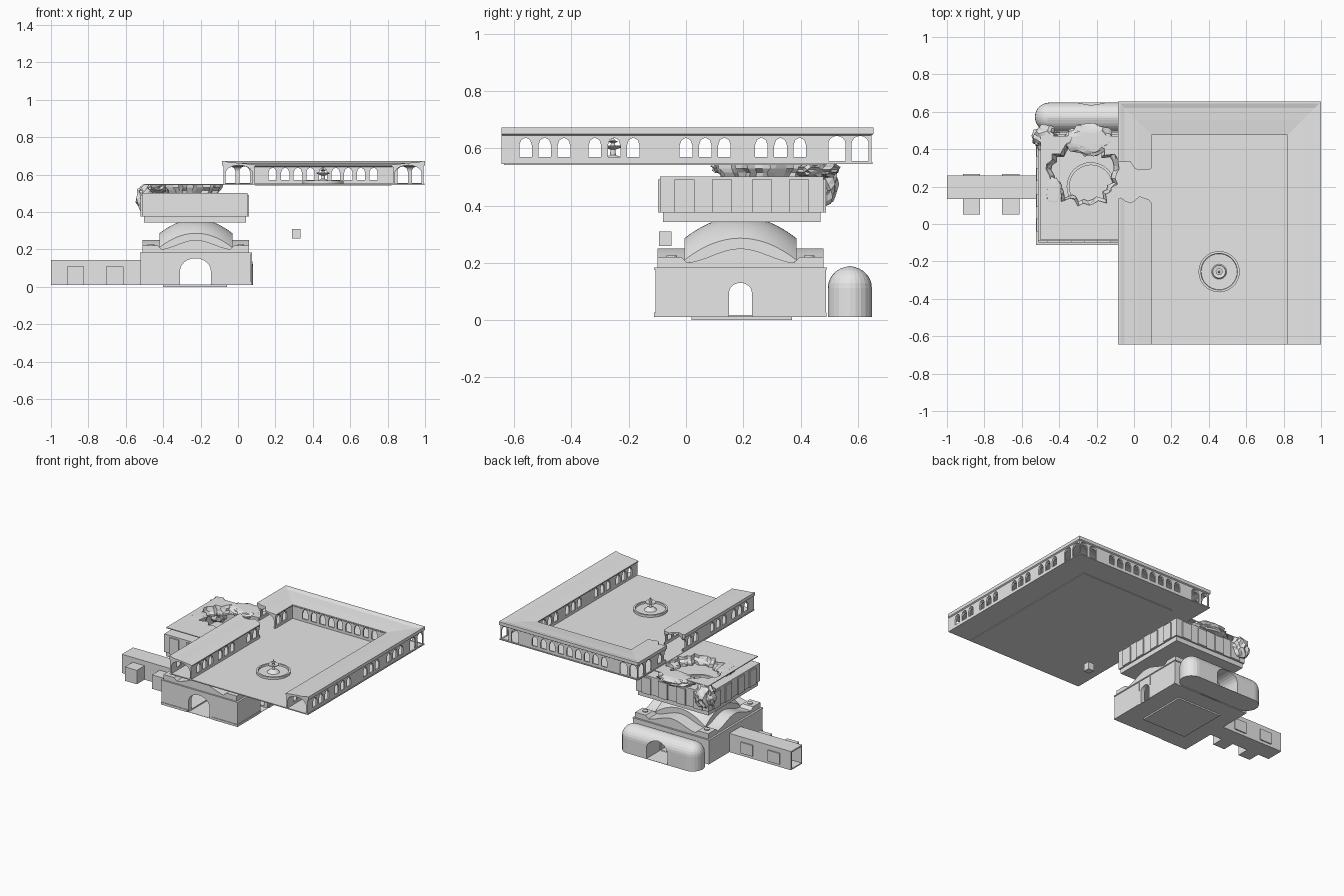
import bpy, bmesh, math, random
from mathutils import Vector

random.seed(4)
cube = bpy.data.objects.get("Cube")
if cube:
    bpy.data.objects.remove(cube)

stone = bpy.data.materials.new("grey_stone")
stone.use_nodes = True
GREY = (0.8, 0.8, 0.8, 1)
stone.diffuse_color = GREY
stone.node_tree.nodes["Principled BSDF"].inputs["Base Color"].default_value = GREY
cutters = []


def finish(bm, name, smooth=False, cutter=False):
    bmesh.ops.recalc_face_normals(bm, faces=bm.faces)
    me = bpy.data.meshes.new(name)
    bm.to_mesh(me)
    bm.free()
    ob = bpy.data.objects.new(name, me)
    bpy.context.collection.objects.link(ob)
    if cutter:
        ob.hide_render = True
        cutters.append(ob)
    else:
        me.materials.append(stone)
    if smooth:
        bpy.ops.object.select_all(action='DESELECT')
        ob.select_set(True)
        bpy.context.view_layer.objects.active = ob
        bpy.ops.object.shade_smooth_by_angle(angle=math.radians(35))
    return ob


def loft(bm, rings, cap=True, closed=True):
    rows = [[bm.verts.new(p) for p in r] for r in rings]
    n = len(rows[0])
    for a, b in zip(rows, rows[1:]):
        for i in range(n if closed else n - 1):
            j = (i + 1) % n
            bm.faces.new((a[i], a[j], b[j], b[i]))
    if cap:
        bm.faces.new(rows[0])
        bm.faces.new(rows[-1])


def prism(bm, pts, axis, lo, hi):
    place = {'X': lambda u, v, t: (t, u, v), 'Y': lambda u, v, t: (u, t, v),
             'Z': lambda u, v, t: (u, v, t)}[axis]
    loft(bm, [[place(u, v, t) for u, v in pts] for t in (lo, hi)])


def box(name, x, y, z, cutter=False):
    bm = bmesh.new()
    prism(bm, [(x[0], y[0]), (x[1], y[0]), (x[1], y[1]), (x[0], y[1])], 'Z', *z)
    return finish(bm, name, cutter=cutter)


def arch(c, w, z0, spring, top, n=8):
    curve = [(c + w / 2 * math.cos(math.pi * i / n),
              spring + (top - spring) * math.sin(math.pi * i / n)) for i in range(n + 1)]
    return [(c - w / 2, z0), (c + w / 2, z0)] + curve


def arch_cutter(arches, axis, lo, hi):
    bm = bmesh.new()
    for a in arches:
        prism(bm, a, axis, lo, hi)
    return finish(bm, "opening_cutter", cutter=True)


def cut(ob, *tools):
    for t in tools:
        m = ob.modifiers.new("cut", 'BOOLEAN')
        m.operation = 'DIFFERENCE'
        m.solver = 'EXACT'
        m.object = t
    dg = bpy.context.evaluated_depsgraph_get()
    me = bpy.data.meshes.new_from_object(ob.evaluated_get(dg))
    ob.modifiers.clear()
    ob.data = me


def heightfield(name, cx, cy, hx, hy, base, fn, n=28):
    bm = bmesh.new()
    grid = [[bm.verts.new((cx + u, cy + v, fn(u, v)))
             for v in [hy * (2 * j / n - 1) for j in range(n + 1)]]
            for u in [hx * (2 * i / n - 1) for i in range(n + 1)]]
    for i in range(n):
        for j in range(n):
            bm.faces.new((grid[i][j], grid[i + 1][j], grid[i + 1][j + 1], grid[i][j + 1]))
    rim = [e for e in bm.edges if e.is_boundary]
    skirt = bmesh.ops.extrude_edge_only(bm, edges=rim)["geom"]
    for v in skirt:
        if isinstance(v, bmesh.types.BMVert):
            v.co.z = base
    return finish(bm, name, smooth=True)


def rock(name, loc, size, top):
    bm = bmesh.new()
    bmesh.ops.create_icosphere(bm, subdivisions=3, radius=1)
    for v in bm.verts:
        k = random.uniform(0.82, 1.12)
        v.co = Vector([loc[i] + v.co[i] * size[i] * k for i in range(3)])
        v.co.z = min(v.co.z, top)
    return finish(bm, name)


# Courtyard gallery: arched cross-section swept round three sides
vault = [(0.09 + 0.072 * math.cos(math.pi * i / 10), 0.605 + 0.045 * math.sin(math.pi * i / 10))
         for i in range(11)]
section = [(0.008, 0.55), (0.008, 0.645), (0, 0.65), (0, 0.673), (0.012, 0.673), (0.035, 0.666),
           (0.1, 0.661), (0.178, 0.652), (0.178, 0.645), (0.172, 0.64), (0.172, 0.55),
           (0.162, 0.55)] + vault + [(0.018, 0.55)]
X0, X1, Y0, Y1 = -0.085, 1.0, -0.645, 0.655
bm = bmesh.new()
loft(bm, [[(X0 + d, Y0, z) for d, z in section], [(X0 + d, Y1 - d, z) for d, z in section],
          [(X1 - d, Y1 - d, z) for d, z in section], [(X1 - d, Y0, z) for d, z in section]])
gallery = finish(bm, "courtyard_gallery")


def window(c):
    return arch(c, 0.044, 0.57, 0.61, 0.637, 4)


side = [window(s + 0.067 * i) for s in (-0.56, -0.318, 0.0, 0.263) for i in range(3)]
side += [arch(c, 0.06, 0.555, 0.615, 0.643) for c in (0.527, 0.608)]
back = [window(0.185 + 0.0675 * i) for i in range(9)]
back += [arch(c, 0.056, 0.555, 0.615, 0.643) for c in (-0.042, 0.035, 0.88, 0.957)]
# Ragged breach through the gallery beside the ruined hall
lower = [(x, 0.13 + random.uniform(-0.025, 0.03) - 0.2 * x) for x in
         [-0.12 + 0.025 * i for i in range(10)]]
upper = [(x, 0.31 + random.uniform(-0.025, 0.025) - 0.1 * x) for x, _ in reversed(lower)]
bm = bmesh.new()
prism(bm, lower + upper, 'Z', 0.551, 0.8)
breach = finish(bm, "breach_cutter", cutter=True)
cut(gallery, arch_cutter(side, 'X', -0.2, 1.2), arch_cutter(back, 'Y', 0.45, 0.75), breach)
box("courtyard_floor", (X0 + 0.004, X1 - 0.004), (Y0, Y1 - 0.004), (0.545, 0.552))
box("floor_underside_panel", (0.09, 0.82), (Y0 + 0.01, 0.48), (0.541, 0.545))

# Fountain: one turned profile
profile = [(0.11, 0.55), (0.11, 0.568), (0.098, 0.568), (0.096, 0.557), (0.04, 0.556),
           (0.025, 0.57), (0.01, 0.576), (0.009, 0.595), (0.036, 0.606), (0.034, 0.61),
           (0.009, 0.606), (0.007, 0.618), (0.018, 0.625), (0.006, 0.627), (0.002, 0.642)]
bm = bmesh.new()
loft(bm, [[(0.455 + r * math.cos(math.tau * i / 32), -0.255 + r * math.sin(math.tau * i / 32), z)
           for i in range(32)] for r, z in profile])
finish(bm, "fountain", smooth=True)
box("hanging_block", (0.29, 0.335), (-0.095, -0.05), (0.258, 0.31))

# Lower hall: hollow block with arched doors on four sides
CX, CY = -0.225, 0.19
hall = box("lower_hall", (-0.52, 0.07), (-0.107, 0.488), (0.01, 0.178))
room = box("room_cutter", (-0.49, 0.04), (-0.075, 0.455), (0.02, 0.165), cutter=True)
front_door = arch_cutter([arch(-0.228, 0.165, 0.012, 0.085, 0.152, 12)], 'Y', -0.3, 0.8)
side_door = arch_cutter([arch(0.19, 0.08, 0.012, 0.095, 0.13, 12)], 'X', -0.7, 0.3)
cut(hall, room, front_door, side_door)
box("hall_cornice", (-0.524, 0.074), (-0.111, 0.492), (0.176, 0.183))
box("hall_base_slab", (-0.4, -0.06), (0.02, 0.37), (0.0, 0.012))
for s in (-1, 1):
    box("front_plinth", sorted((CX + s * 0.095, CX + s * 0.297)), (-0.111, -0.1), (0.01, 0.026))
    box("side_plinth", (0.06, 0.074), sorted((CY + s * 0.05, CY + s * 0.3)), (0.01, 0.026))
    box("side_pilaster", (0.066, 0.075), sorted((CY + s * 0.05, CY + s * 0.057)), (0.11, 0.176))


# Roof with corner blocks and waving parapets, then the domed vault
def wave(u, v):
    a, b = abs(u), abs(v)
    if min(a, b) > 0.2:
        return 0.22
    return 0.2 + 0.05 * math.cos(math.pi * min(a, b) / 0.4) ** 2


heightfield("wavy_roof", CX, CY, 0.285, 0.29, 0.18, wave)
heightfield("vault_dome", CX, CY, 0.195, 0.195, 0.19,
            lambda u, v: min(0.345, 0.362 - 2.0 * (u * u + v * v)), 24)
for sx in (-1, 1):
    for sy in (-1, 1):
        bm = bmesh.new()
        loft(bm, [[(CX + sx * 0.24 + 0.018 * math.cos(math.tau * i / 12),
                    CY + sy * 0.24 + 0.018 * math.sin(math.tau * i / 12), z) for i in range(12)]
                  for z in (0.21, 0.226)])
        finish(bm, "corner_disc")

# Rear chapel: barrel roof with rounded ends
levels = [(0.077, 0.01)] + [(0.077 * math.cos(t), 0.112 + 0.075 * math.sin(t))
                            for t in [math.pi / 2 * k / 7 for k in range(7)]] + [(0.004, 0.188)]
bm = bmesh.new()
rings = []
for r, z in levels:
    ends = [(0.003, -90), (-0.453, 90)]
    rings.append([(c + r * math.cos(math.radians(a + 15 * i)),
                   0.572 + r * math.sin(math.radians(a + 15 * i)), z)
                  for c, a in ends for i in range(13)])
loft(bm, rings)
chapel = finish(bm, "rear_chapel")
cut(chapel, front_door)

# Side corridor with alcoves
corridor = box("corridor", (-1.0, -0.51), (0.135, 0.26), (0.01, 0.142))
cut(corridor, box("tunnel_cutter", (-1.1, -0.4), (0.145, 0.25), (0.018, 0.132), cutter=True))
for x in (-0.915, -0.705):
    box("alcove", (x, x + 0.092), (0.05, 0.137), (0.01, 0.108))
    box("niche_panel", (x, x + 0.092), (0.258, 0.268), (0.03, 0.108))

# Upper hall with a jagged hole in its roof
jag = [(math.tau * i / 40, random.uniform(0.82, 1.12)) for i in range(40)]


def ragged(scale):
    return [(-0.27 + 0.19 * scale * k * math.cos(a), 0.265 + 0.17 * scale * k * math.sin(a))
            for a, k in jag]


box("upper_hall_base", (-0.503, 0.043), (-0.08, 0.47), (0.343, 0.382))
upper_hall = box("upper_hall", (-0.512, 0.052), (-0.09, 0.48), (0.375, 0.502))
attic = box("attic_cutter", (-0.495, 0.035), (-0.073, 0.463), (0.385, 0.49), cutter=True)
bm = bmesh.new()
prism(bm, ragged(0.85), 'Z', 0.45, 0.52)
roof_hole = finish(bm, "roof_hole_cutter", cutter=True)
cut(upper_hall, attic, roof_hole)
for c in (-0.2, -0.07, 0.07, 0.2):
    for s in (-1, 1):
        y, x = 0.195 + s * 0.286, -0.23 + s * 0.283
        box("wall_panel", (c - 0.265, c - 0.195), (y - 0.007, y + 0.007), (0.375, 0.49))
        box("wall_panel", (x - 0.007, x + 0.007), (c + 0.16, c + 0.23), (0.375, 0.49))
bm = bmesh.new()
loft(bm, [[(-0.23 + r * math.cos(math.tau * i / 32), 0.2 + r * math.sin(math.tau * i / 32), z)
           for i in range(32)] for r, z in ((0.13, 0.383), (0.13, 0.4), (0.115, 0.4), (0.115, 0.383))],
     cap=False)
finish(bm, "floor_ring")

# Ground sheet above the hall and the broken shaft below it
sheet = box("ground_sheet", (-0.5, -0.08), (-0.085, 0.47), (0.543, 0.549))
bm = bmesh.new()
prism(bm, ragged(1.0), 'Z', 0.52, 0.6)
cut(sheet, finish(bm, "sheet_hole_cutter", cutter=True))
bm = bmesh.new()
loft(bm, [[(x + random.uniform(-j, j), y + random.uniform(-j, j), z) for x, y in ragged(s)]
          for s, z, j in ((1.0, 0.547, 0), (0.97, 0.53, 0.008), (0.9, 0.515, 0.008), (0.85, 0.498, 0))],
     cap=False)
finish(bm, "rubble_shaft")
rock("corner_rubble", (-0.475, 0.46, 0.475), (0.07, 0.07, 0.085), 0.547)
rock("rear_rubble", (-0.24, 0.45, 0.525), (0.14, 0.085, 0.035), 0.55)
rock("ledge_rubble", (-0.43, 0.17, 0.53), (0.05, 0.08, 0.03), 0.55)

for c in cutters:
    bpy.data.objects.remove(c)
